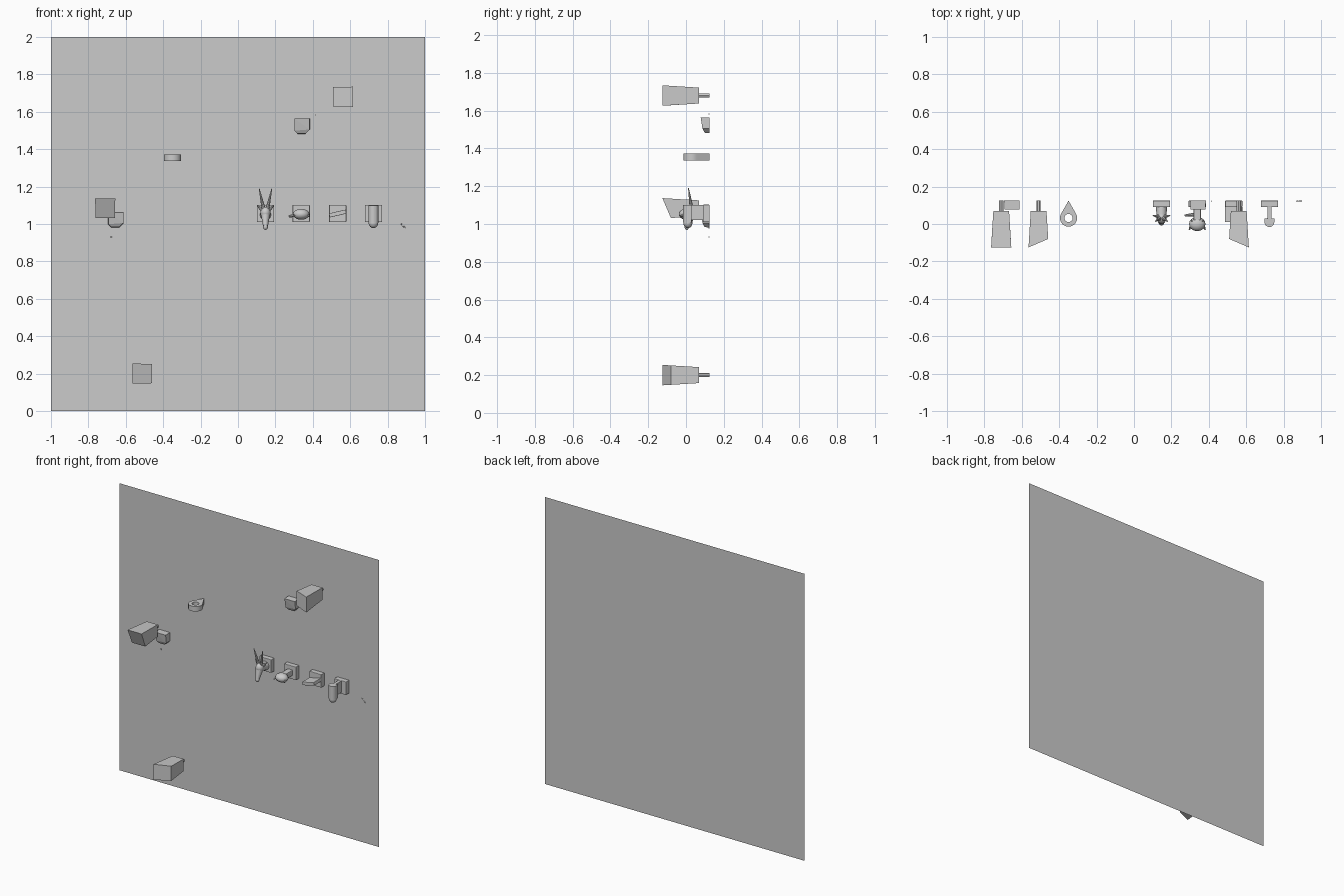
import bpy, bmesh, math
from mathutils import Matrix, Vector

if "Cube" in bpy.data.objects:
    bpy.data.objects.remove(bpy.data.objects["Cube"])

WALL = 0.125


def finish(name, bm, smooth=False):
    bmesh.ops.recalc_face_normals(bm, faces=bm.faces)
    me = bpy.data.meshes.new(name)
    bm.to_mesh(me)
    bm.free()
    ob = bpy.data.objects.new(name, me)
    bpy.context.collection.objects.link(ob)
    if smooth:
        bpy.ops.object.select_all(action='DESELECT')
        ob.select_set(True)
        bpy.context.view_layer.objects.active = ob
        bpy.ops.object.shade_smooth_by_angle()
    return ob


def hull(name, pts):
    bm = bmesh.new()
    for p in pts:
        bm.verts.new(p)
    bmesh.ops.convex_hull(bm, input=bm.verts)
    return finish(name, bm)


def box(name, x, y, z, bevel=0.0, roll=0.0):
    bm = bmesh.new()
    size = (x[1] - x[0], y[1] - y[0], z[1] - z[0])
    mid = Vector((sum(x) / 2, sum(y) / 2, sum(z) / 2))
    bmesh.ops.create_cube(bm, size=1, matrix=Matrix.Translation(mid)
                          @ Matrix.Rotation(roll, 4, 'Y') @ Matrix.Diagonal((*size, 1)))
    if bevel:
        bmesh.ops.bevel(bm, geom=bm.edges[:], offset=bevel, segments=2, profile=0.5, affect='EDGES')
    return finish(name, bm)


def cone(name, a, b, r1, r2, sides=12):
    a, b = Vector(a), Vector(b)
    d = b - a
    m = Matrix.Translation((a + b) / 2) @ d.to_track_quat('Z', 'Y').to_matrix().to_4x4()
    bm = bmesh.new()
    bmesh.ops.create_cone(bm, cap_ends=True, segments=sides, radius1=r1, radius2=r2,
                          depth=d.length, matrix=m)
    return finish(name, bm, True)


def ball(name, c, s, rot=0.0):
    bm = bmesh.new()
    bmesh.ops.create_uvsphere(bm, u_segments=16, v_segments=10, radius=1,
                              matrix=Matrix.Translation(c) @ Matrix.Rotation(rot, 4, 'X')
                              @ Matrix.Diagonal((*s, 1)))
    return finish(name, bm, True)


# wall sheet
bm = bmesh.new()
bm.faces.new([bm.verts.new(p) for p in
              ((-1, WALL, 0), (1, WALL, 0), (1, WALL, 2), (-1, WALL, 2))])
finish("wall", bm)


# tapered boxes with one edge of the front cut back
def tapered_box(name, x, z, cut):
    pts = []
    for sx in (-1, 1):
        for sz in (-1, 1):
            back = -0.08 if sx * cut[0] + sz * cut[1] > 0 else -0.125
            k = 0.054 - (back + 0.125) * 0.06
            pts += [(x + sx * k, back, z + sz * k), (x + sx * 0.042, 0.07, z + sz * 0.042)]
    hull(name, pts)
    cone(name + "_stem", (x, 0.07, z), (x, WALL, z), 0.011, 0.011)


tapered_box("box_downward", -0.71, 1.083, (0, -1))
tapered_box("box_right", -0.51, 0.2, (1, 0))
tapered_box("box_left", 0.56, 1.68, (-1, 0))


# chamfered wall pads, front face sloping back at the bottom
def pad(name, x, z):
    r = 0.041
    outline = [(-r, r), (r, r), (r, -0.018), (0.018, -r), (-0.025, -r), (-r, -0.025)]
    pts = [(x + a, WALL, z + b) for a, b in outline]
    pts += [(x + a * 0.97, 0.078 + max(0, -b) * 0.5, z + b * 0.97) for a, b in outline]
    hull(name, pts)


pad("pad_left", -0.653, 1.023)
pad("pad_right", 0.343, 1.523)

# teardrop ring lying flat
bm = bmesh.new()
cx, cy, R, n = -0.35, 0.032, 0.046, 32
tip = WALL - cy
rings = []
for z in (1.337, 1.372):
    outer, inner = [], []
    for i in range(n):
        t = 2 * math.pi * i / n + math.pi / 2
        limit = math.acos(R / tip)
        off = min(abs(t - math.pi / 2), abs(t - 2.5 * math.pi))
        r = R if off > limit else R / math.cos(limit - off)
        outer.append(bm.verts.new((cx + r * math.cos(t), cy + r * math.sin(t), z)))
        inner.append(bm.verts.new((cx + 0.022 * math.cos(t), cy + 0.022 * math.sin(t), z)))
    rings.append((outer, inner))
(o0, i0), (o1, i1) = rings
for i in range(n):
    j = (i + 1) % n
    for a, b in ((o0, o1), (o1, i1), (i1, i0), (i0, o0)):
        bm.faces.new((a[i], a[j], b[j], b[i]))
finish("teardrop_ring", bm, True)

# square backplates for the four hooks
XS = (0.147, 0.338, 0.533, 0.724)
for i, x in enumerate(XS):
    box(f"backplate_{i + 1}", (x - 0.046, x + 0.046), (0.09, WALL), (1.01, 1.102), 0.003)

# horned animal head hook
x = XS[0]
cone("neck", (x, 0.092, 1.05), (x, 0.04, 1.06), 0.03, 0.026)
ball("head", (x, 0.032, 1.06), (0.027, 0.03, 0.032))
cone("muzzle", (x, 0.03, 1.058), (x, 0.004, 0.988), 0.026, 0.013)
ball("nose", (x, 0.004, 0.985), (0.013, 0.012, 0.016))
for s in (-1, 1):
    cone("horn", (x + s * 0.01, 0.03, 1.08), (x + s * 0.034, 0.013, 1.19), 0.011, 0.002, 8)
    cone("ear", (x + s * 0.018, 0.04, 1.075), (x + s * 0.046, 0.045, 1.1), 0.011, 0.002, 8)

# flattened head hook with a neck and side lever
x = XS[1]
box("flat_neck", (x - 0.02, x + 0.02), (0.02, 0.095), (1.035, 1.075), 0.005)
ball("flat_head", (x, 0.0, 1.052), (0.044, 0.038, 0.029))
cone("side_lever", (x, 0.052, 1.055), (x - 0.066, 0.045, 1.04), 0.012, 0.006, 8)
for s in (-1, 1):
    cone("brow", (x + s * 0.025, 0.02, 1.065), (x + s * 0.042, -0.03, 1.04), 0.009, 0.004, 8)

# slanted shelf hook
box("slanted_shelf", (XS[2] - 0.046, XS[2] + 0.046), (0.01, 0.092), (1.045, 1.067),
    0.002, math.radians(-13))

# upright tongue hook with a rounded lower end
x = XS[3]
box("tongue_stem", (x - 0.01, x + 0.01), (0.02, 0.092), (1.02, 1.1))
hull("tongue", [(x + 0.026 * math.cos(t), 0.01 - 0.026 * math.sin(t), z)
                for t in [math.pi * k / 12 for k in range(13)] for z in (1.008, 1.1)]
     + [(x - 0.026, 0.03, 1.008), (x + 0.026, 0.03, 1.008),
        (x - 0.026, 0.03, 1.1), (x + 0.026, 0.03, 1.1)])
ball("tongue_tip", (x, 0.01, 1.006), (0.026, 0.024, 0.028))

# tiny studs in the wall
for a, b in (((0.868, 1.0), (0.878, 0.998)), ((0.882, 0.99), (0.896, 0.978)),
             ((0.415, 1.58), (0.415, 1.586)), ((-0.678, 0.928), (-0.678, 0.934))):
    cone("stud", (a[0], 0.122, a[1]), (b[0], 0.122, b[1]), 0.003, 0.003, 8)
